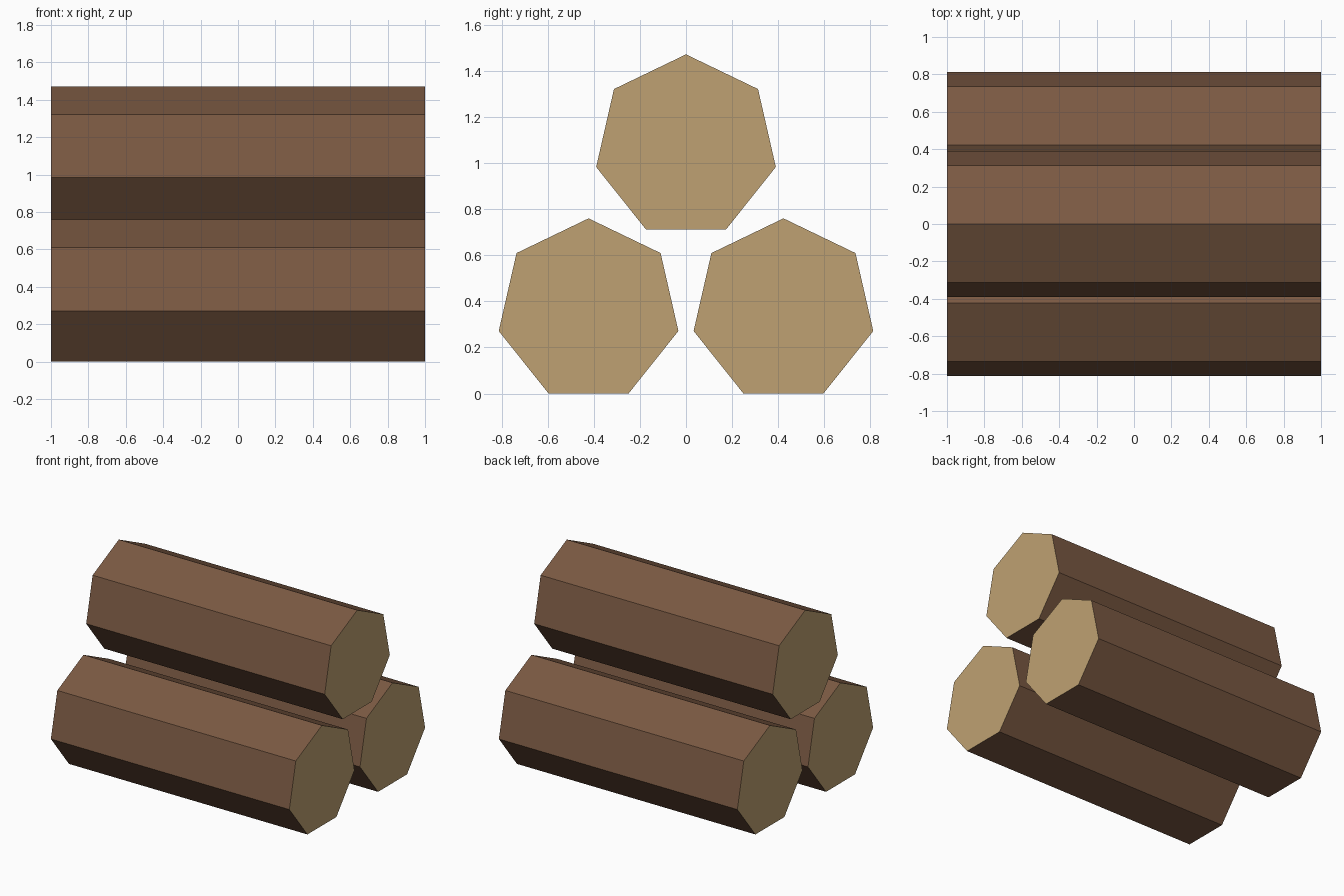
import bpy
import math

cube = bpy.data.objects.get("Cube")
if cube:
    bpy.data.objects.remove(cube, do_unlink=True)

SIDES, RADIUS, LENGTH = 7, 0.4, 2.0
APOTHEM = RADIUS * math.cos(math.pi / SIDES)


def make_material(name, rgb):
    mat = bpy.data.materials.new(name)
    mat.use_nodes = True
    mat.diffuse_color = (*rgb, 1)
    bsdf = mat.node_tree.nodes["Principled BSDF"]
    bsdf.inputs["Base Color"].default_value = (*rgb, 1)
    bsdf.inputs["Roughness"].default_value = 0.9
    return mat


bark = make_material("brown_bark", (0.195, 0.1, 0.055))
cut_wood = make_material("pale_cut_wood", (0.52, 0.357, 0.168))


def make_log(name, y, z):
    """Seven-sided log along x, resting on a flat side, with pale sawn ends."""
    ring = [(RADIUS * math.sin(i * math.tau / SIDES),
             RADIUS * math.cos(i * math.tau / SIDES)) for i in range(SIDES)]
    verts = [(x, a, b) for x in (-LENGTH / 2, LENGTH / 2) for a, b in ring]
    # Bark sides, then the two ends, all facing outward
    faces = [(i, i + SIDES, (i + 1) % SIDES + SIDES, (i + 1) % SIDES)
             for i in range(SIDES)]
    faces += [tuple(range(SIDES)), tuple(reversed(range(SIDES, 2 * SIDES)))]
    mesh = bpy.data.meshes.new(name)
    mesh.from_pydata(verts, [], faces)
    mesh.materials.append(bark)
    mesh.materials.append(cut_wood)
    for face in mesh.polygons:
        face.material_index = int(abs(face.normal.x) > 0.5)
    log = bpy.data.objects.new(name, mesh)
    log.location = (0, y, z)
    bpy.context.collection.objects.link(log)


# Two logs on the ground and one stacked above the gap
make_log("front_log", -0.423, APOTHEM)
make_log("back_log", 0.423, APOTHEM)
make_log("top_log", 0, 0.712 + APOTHEM)
